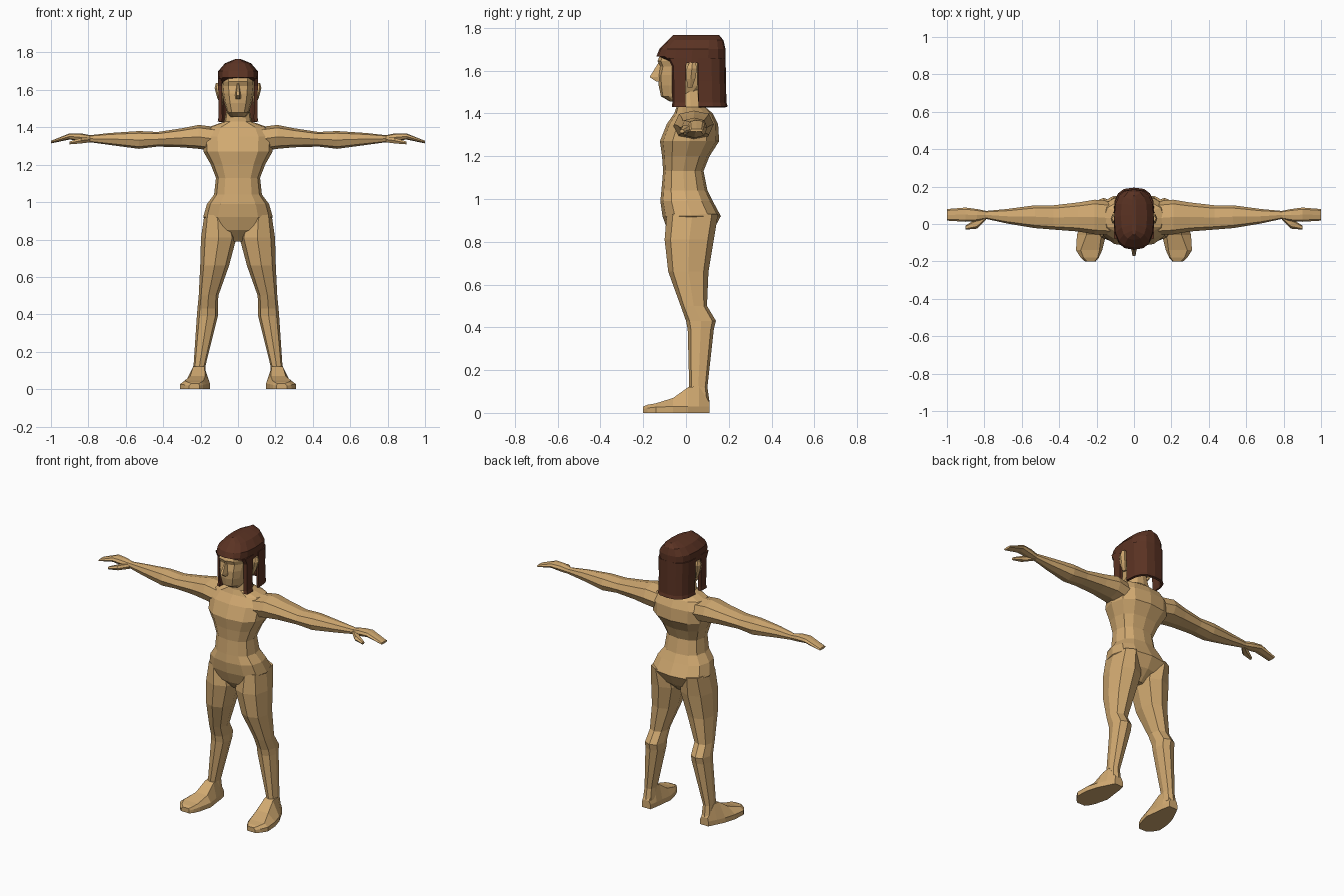
import bpy, bmesh, math
from mathutils import Vector


def material(name, rgb):
    m = bpy.data.materials.new(name)
    m.diffuse_color = (*rgb, 1)
    return m


SKIN = material("tan skin", (0.64, 0.40, 0.165))
HAIR = material("brown hair", (0.105, 0.033, 0.017))


def oval(n, a0, a1, b0, b1, power=0.8):
    """Boxy oval with n points filling the range a0..a1 by b0..b1."""
    pts = []
    for i in range(n):
        t = 2 * math.pi * i / n
        c, s = math.cos(t), math.sin(t)
        c = math.copysign(abs(c) ** power, c) if abs(c) > 1e-6 else 0
        s = math.copysign(abs(s) ** power, s) if abs(s) > 1e-6 else 0
        pts.append(((a0 + a1) / 2 + c * (a1 - a0) / 2, (b0 + b1) / 2 + s * (b1 - b0) / 2))
    return pts


def loft(name, rings, mat, mirror=False, closed=True, thick=0):
    """Skin a list of rings of points into one flat-shaded object."""
    bm = bmesh.new()
    rows = [[bm.verts.new(p) for p in r] for r in rings]
    n = len(rows[0])
    for a, b in zip(rows, rows[1:]):
        for i in range(n if closed else n - 1):
            j = (i + 1) % n
            bm.faces.new((a[i], a[j], b[j], b[i]))
    if closed:
        bm.faces.new(rows[0])
        bm.faces.new(rows[-1])
    bmesh.ops.recalc_face_normals(bm, faces=bm.faces)
    me = bpy.data.meshes.new(name)
    bm.to_mesh(me)
    bm.free()
    me.materials.append(mat)
    ob = bpy.data.objects.new(name, me)
    bpy.context.collection.objects.link(ob)
    if thick:
        s = ob.modifiers.new("thickness", 'SOLIDIFY')
        s.thickness, s.offset = thick, 0
    if mirror:
        ob.modifiers.new("mirror", 'MIRROR')
    return ob


def upright(n, rows, power=0.8):
    """Horizontal rings from rows of (z, x0, x1, y0, y1)."""
    return [[(x, y, z) for x, y in oval(n, x0, x1, y0, y1, power)] for z, x0, x1, y0, y1 in rows]


# torso and neck: z, half width, front y, back y
torso = [(0.79, .03, -.03, .06), (0.85, .13, -.085, .125), (0.92, .186, -.11, .163),
         (0.99, .166, -.12, .125), (1.04, .128, -.115, .10), (1.13, .118, -.107, .082),
         (1.20, .145, -.112, .11), (1.27, .185, -.122, .155), (1.35, .19, -.09, .15),
         (1.40, .16, -.055, .125), (1.43, .075, -.045, .09), (1.53, .055, -.04, .07)]
loft("torso", upright(12, [(z, -w, w, f, b) for z, w, f, b in torso]), SKIN)

# legs: z, inner x, outer x, front y, back y
legs = [(0.93, .04, .18, -.09, .15), (0.81, .008, .198, -.10, .13), (0.66, .048, .202, -.083, .105),
        (0.50, .105, .21, -.025, .098), (0.43, .108, .217, .0, .14), (0.39, .108, .22, .008, .13),
        (0.12, .175, .238, .015, .10), (0.05, .17, .245, .01, .11)]
loft("leg", upright(8, legs), SKIN, mirror=True)

# feet: y, inner x, outer x, top inner x, top outer x, top z
feet = [(.11, .175, .235, .185, .23, .05), (.06, .165, .26, .18, .24, .125),
        (.01, .16, .285, .18, .24, .12), (-.06, .15, .305, .175, .255, .07),
        (-.14, .17, .31, .185, .285, .045), (-.18, .188, .285, .195, .27, .038),
        (-.20, .205, .262, .21, .25, .03)]
loft("foot", [[(a, y, 0), (b, y, 0), (b, y, min(.03, h * .6)), (d, y, h), (c, y, h), (a, y, min(.03, h * .6))]
              for y, a, b, c, d, h in feet], SKIN, mirror=True)

# arms and hands: x, front y, back y, bottom z, top z
arms = [(.11, -.06, .12, 1.27, 1.40), (.21, -.055, .13, 1.285, 1.413), (.30, -.04, .115, 1.293, 1.395),
        (.43, -.03, .10, 1.297, 1.375), (.53, -.022, .10, 1.285, 1.38), (.68, .003, .08, 1.305, 1.37),
        (.79, .027, .07, 1.32, 1.358), (.84, .015, .08, 1.325, 1.368), (.90, .012, .088, 1.335, 1.368),
        (1.0, .018, .08, 1.314, 1.328)]
loft("arm", [[(x, y, z) for y, z in oval(8, *r)] for x, *r in arms], SKIN, mirror=True)

# thumbs
thumb = [(.79, .025, .06, 1.318, 1.352), (.84, -.025, .03, 1.312, 1.345), (.90, -.03, -.008, 1.308, 1.325)]
loft("thumb", [[(x, y, z) for y, z in oval(6, *r)] for x, *r in thumb], SKIN, mirror=True)

# head: z, half width, front y, back y
head = [(1.455, .04, -.075, .02), (1.48, .058, -.117, .05), (1.53, .074, -.128, .10),
        (1.58, .084, -.13, .13), (1.62, .088, -.122, .14), (1.645, .09, -.133, .145),
        (1.70, .088, -.11, .145), (1.73, .05, -.06, .12)]
loft("head", upright(12, [(z, -w, w, f, b) for z, w, f, b in head]), SKIN)

# nose wedge
nose = [(1.55, .02, -.14), (1.57, .02, -.17), (1.635, .008, -.13)]
loft("nose", [[(-w, -.10, z), (w, -.10, z), (w * .4, y, z), (-w * .4, y, z)] for z, w, y in nose], SKIN)

# ears
ears = [(1.52, .08, .092, .005, .03), (1.56, .08, .112, .0, .045), (1.61, .08, .125, .0, .055),
        (1.638, .085, .118, .015, .045)]
loft("ear", upright(6, ears), SKIN, mirror=True)

# hair cap, with the fringe rising towards the front
cap = [(1.635, .107, -.138, .185), (1.70, .106, -.125, .185), (1.742, .07, -.085, .175), (1.766, .012, -.06, .155)]
rings = upright(16, [(z, -w, w, f, b) for z, w, f, b in cap], 0.75)
rings[0] = [(x, y, z + (.032 if y < -.08 else 0)) for x, y, z in rings[0]]
loft("hair_cap", rings, HAIR)


# hair hanging round the back, open at the ears and underneath
def curtain(z, w, back, front):
    pts = [(w * math.copysign(abs(math.cos(t)) ** .7, math.cos(t)),
            front + (back - front) * math.sin(t) ** .7 if math.sin(t) > 1e-6 else front, z)
           for t in [math.pi * i / 8 for i in range(9)]]
    return pts


loft("hair_back", [curtain(1.66, .101, .178, .055), curtain(1.55, .098, .18, .055),
                   curtain(1.45, .098, .182, .058), curtain(1.43, .102, .188, .058)],
     HAIR, closed=False, thick=.014)

# strands in front of the ears
strands = [(1.66, .086, .106, -.085, .005), (1.62, .086, .106, -.066, .0), (1.45, .084, .103, -.064, -.003),
           (1.43, .086, .108, -.066, .0)]
loft("hair_strand", [[(a, c, z), (b, c + .008, z), (b, d, z), (a, d, z)] for z, a, b, c, d in strands],
     HAIR, mirror=True)
